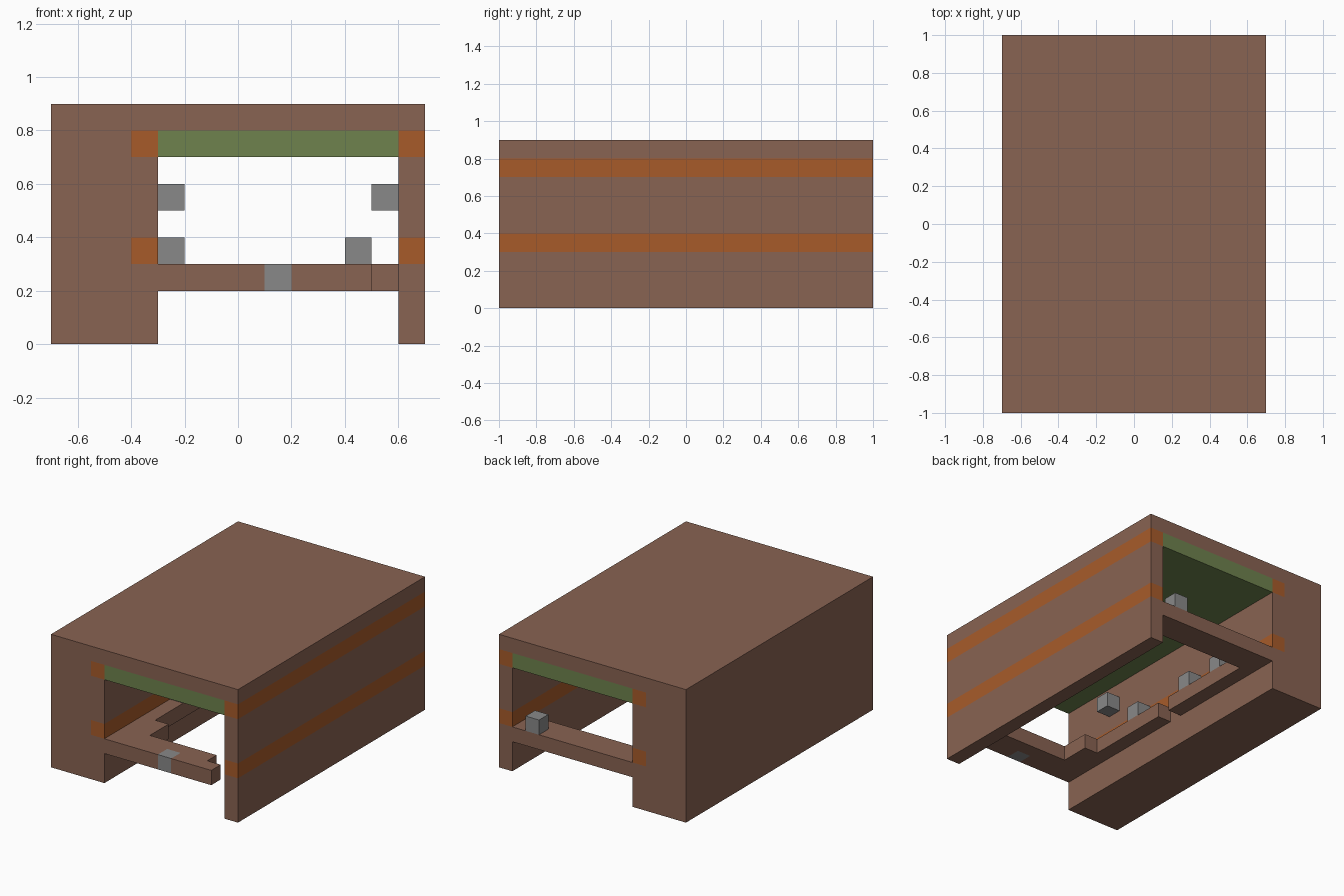
import bpy
import bmesh

default = bpy.data.objects.get("Cube")
if default:
    bpy.data.objects.remove(default, do_unlink=True)


def make_material(name, rgb):
    mat = bpy.data.materials.new(name)
    mat.use_nodes = True
    color = (*rgb, 1)
    mat.diffuse_color = color
    bsdf = mat.node_tree.nodes["Principled BSDF"]
    bsdf.inputs["Base Color"].default_value = color
    bsdf.inputs["Roughness"].default_value = 0.9
    return mat


BROWN = make_material("earth_brown", (0.25, 0.125, 0.085))
ORANGE = make_material("timber_orange", (0.39, 0.105, 0.023))
GREEN = make_material("moss_green", (0.156, 0.223, 0.075))
GRAY = make_material("stone_gray", (0.25, 0.25, 0.25))


def box(name, mat, xs, ys, zs):
    """Box given by its (low, high) range on each axis."""
    bm = bmesh.new()
    bmesh.ops.create_cube(bm, size=1)
    for v in bm.verts:
        v.co = [r[0] if c < 0 else r[1] for c, r in zip(v.co, (xs, ys, zs))]
    finish(name, mat, bm)


def slab(name, mat, outline, zs):
    """Flat slab extruded upward from an outline in x and y."""
    bm = bmesh.new()
    face = bm.faces.new([bm.verts.new((x, y, zs[0])) for x, y in outline])
    top = bmesh.ops.extrude_face_region(bm, geom=[face])["geom"]
    for v in top:
        if isinstance(v, bmesh.types.BMVert):
            v.co.z = zs[1]
    bmesh.ops.recalc_face_normals(bm, faces=bm.faces)
    finish(name, mat, bm)


def finish(name, mat, bm):
    mesh = bpy.data.meshes.new(name)
    bm.to_mesh(mesh)
    bm.free()
    mesh.materials.append(mat)
    bpy.context.collection.objects.link(bpy.data.objects.new(name, mesh))


LENGTH = (-1, 1)
FLOOR = (0.2, 0.3)

# Roof, ceiling and solid bank on the right
box("roof", BROWN, (-0.7, 0.7), LENGTH, (0.8, 0.9))
box("ceiling", GREEN, (-0.3, 0.6), LENGTH, (0.7, 0.8))
box("bank", BROWN, (-0.7, -0.4), LENGTH, (0, 0.8))

# Layered walls: brown courses with two long beams each
courses = [("lower_wall", BROWN, (0, 0.3)), ("lower_beam", ORANGE, (0.3, 0.4)),
           ("upper_wall", BROWN, (0.4, 0.7)), ("upper_beam", ORANGE, (0.7, 0.8))]
for side, xs in (("right", (-0.4, -0.3)), ("left", (0.6, 0.7))):
    for part, mat, zs in courses:
        box(f"{side}_{part}", mat, xs, LENGTH, zs)

# Broken floor: front part with a slot for the stone, and a back part
slab("front_floor", BROWN,
     [(-0.3, -1), (0.1, -1), (0.1, -0.9), (0.2, -0.9), (0.2, -1), (0.5, -1),
      (0.5, -0.9), (0.4, -0.9), (0.4, -0.8), (-0.1, -0.8), (-0.1, -0.6),
      (-0.2, -0.6), (-0.2, 0), (-0.3, 0)], FLOOR)
slab("back_floor", BROWN,
     [(-0.3, 0.1), (-0.2, 0.1), (-0.2, 0.8), (0.6, 0.8), (0.6, 1), (-0.3, 1)], FLOOR)

# Loose stones, each placed by its low corner
stones = [(0.1, -1, 0.2), (0.4, 0.9, 0.3), (-0.3, -0.3, 0.3), (-0.3, 0.2, 0.3),
          (-0.3, 0.5, 0.3), (-0.3, -0.6, 0.5), (0.5, -0.6, 0.5)]
for i, corner in enumerate(stones):
    box(f"stone_{i + 1}", GRAY, *[(c, c + 0.1) for c in corner])
